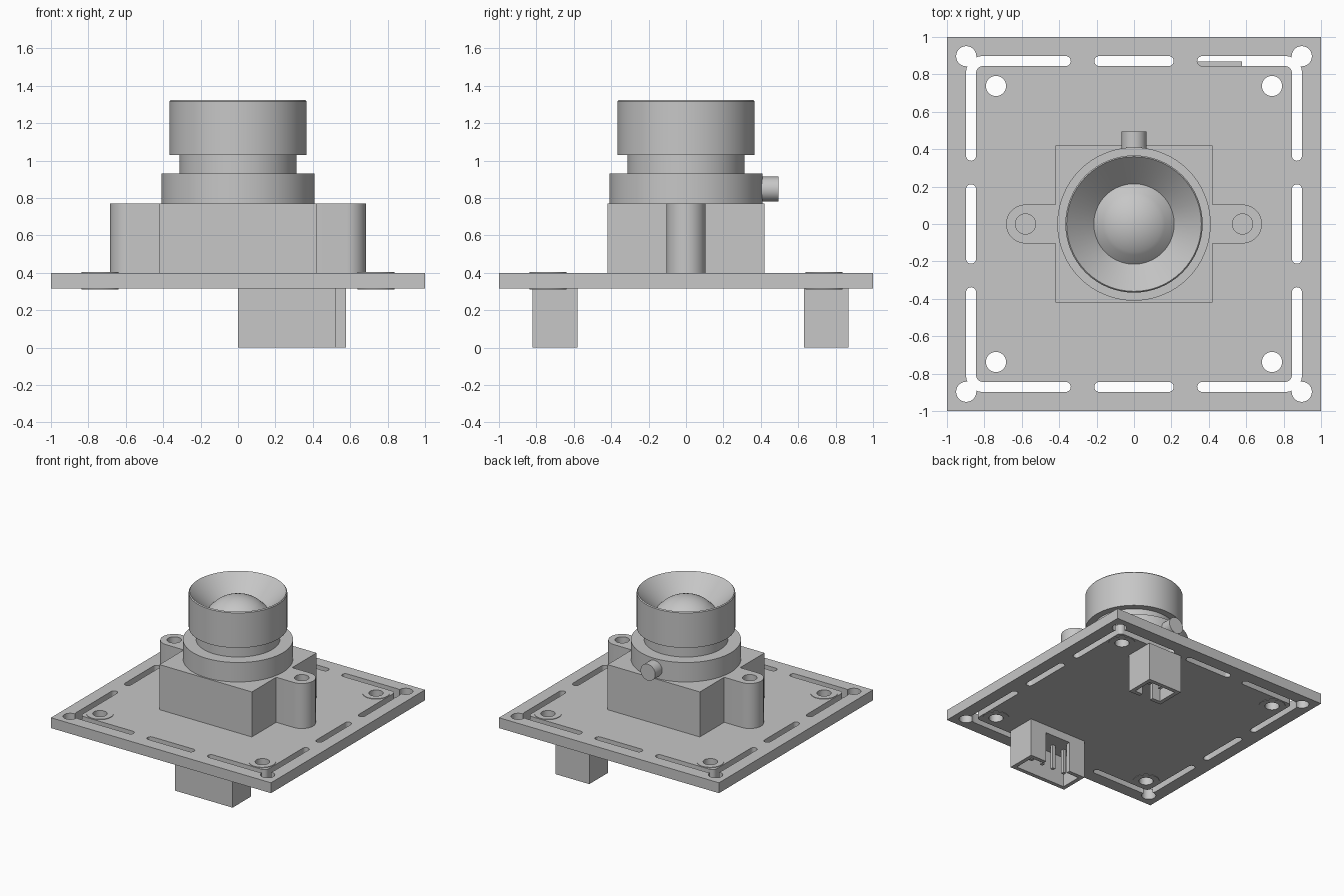
import bpy
import bmesh
from math import sin, cos, pi, radians, atan2
from mathutils import Vector, Matrix

cube = bpy.data.objects.get("Cube")
if cube:
    bpy.data.objects.remove(cube, do_unlink=True)

grey = bpy.data.materials.new("plain grey")
grey.use_nodes = True
grey.diffuse_color = (0.57, 0.57, 0.57, 1)
grey.node_tree.nodes["Principled BSDF"].inputs["Base Color"].default_value = grey.diffuse_color

BOARD_LOW, BOARD_TOP = 0.315, 0.4
MOUNT, CORNER, HOLE = 0.738, 0.897, 0.054
SLOT, SLOT_HALF = 0.871, 0.027


def finish(name, bm):
    bmesh.ops.recalc_face_normals(bm, faces=bm.faces)
    mesh = bpy.data.meshes.new(name)
    bm.to_mesh(mesh)
    bm.free()
    mesh.materials.append(grey)
    obj = bpy.data.objects.new(name, mesh)
    bpy.context.collection.objects.link(obj)
    return obj


def arc(cx, cy, r, start, end, steps):
    angles = [radians(start + (end - start) * i / steps) for i in range(steps + 1)]
    return [Vector((cx + r * cos(a), cy + r * sin(a))) for a in angles]


def circle(cx, cy, r):
    return arc(cx, cy, r, 0, 360, 32)[:-1]


def rectangle(x0, x1, y0, y1):
    return [Vector(p) for p in ((x0, y0), (x1, y0), (x1, y1), (x0, y1))]


def prism(name, outline, z0, z1):
    bm = bmesh.new()
    face = bm.faces.new([bm.verts.new((p.x, p.y, z0)) for p in outline])
    top = bmesh.ops.extrude_face_region(bm, geom=[face])["geom"]
    verts = [v for v in top if isinstance(v, bmesh.types.BMVert)]
    bmesh.ops.translate(bm, verts=verts, vec=(0, 0, z1 - z0))
    return finish(name, bm)


def ribbon(path, half):
    """Outline of a path of constant width with round ends."""
    left, right = [], []
    for i, p in enumerate(path):
        d = (path[min(i + 1, len(path) - 1)] - path[max(i - 1, 0)]).normalized()
        n = Vector((-d.y, d.x)) * half
        left.append(p + n)
        right.append(p - n)

    def cap(p, q):
        d = p - q
        a = atan2(d.y, d.x) * 180 / pi
        return arc(p.x, p.y, half, a - 90, a + 90, 10)[1:-1]
    return right + cap(path[-1], path[-2]) + left[::-1] + cap(path[0], path[1])


def lathe(name, profile, closed=False):
    bm = bmesh.new()
    verts = [bm.verts.new((r, 0, z)) for r, z in profile]
    edges = [bm.edges.new(pair) for pair in zip(verts, verts[1:])]
    if closed:
        edges.append(bm.edges.new((verts[-1], verts[0])))
    bmesh.ops.spin(bm, geom=verts + edges, axis=(0, 0, 1), cent=(0, 0, 0),
                   angle=2 * pi, steps=64, use_merge=True)
    bmesh.ops.remove_doubles(bm, verts=bm.verts, dist=0.0001)
    return finish(name, bm)


def cut(obj, outlines, z0, z1):
    """Cut prisms out of an object, then discard the cutters."""
    bpy.context.view_layer.objects.active = obj
    for outline in outlines:
        cutter = prism("cutter", outline, z0, z1)
        cutter.hide_render = True
        mod = obj.modifiers.new("cut", "BOOLEAN")
        mod.operation, mod.solver, mod.object = "DIFFERENCE", "EXACT", cutter
        bpy.ops.object.modifier_apply(modifier=mod.name)
        bpy.data.objects.remove(cutter, do_unlink=True)


def smooth(obj):
    bpy.ops.object.select_all(action="DESELECT")
    obj.select_set(True)
    bpy.context.view_layer.objects.active = obj
    bpy.ops.object.shade_smooth_by_angle(angle=radians(30))


# Circuit board with mounting holes, corner holes and break-off slots
board = prism("circuit_board", rectangle(-1, 1, -1, 1), BOARD_LOW, BOARD_TOP)
openings = []
corner_path = [Vector((0.365, SLOT))] + arc(0.81, 0.81, SLOT - 0.81, 90, 0, 8) + [Vector((SLOT, 0.365))]
straight_path = [Vector((SLOT, -0.185)), Vector((SLOT, 0.185))]
for quarter in range(4):
    turn = Matrix.Rotation(quarter * pi / 2, 2)
    shapes = (ribbon(corner_path, SLOT_HALF), ribbon(straight_path, SLOT_HALF),
              circle(CORNER, CORNER, HOLE), circle(MOUNT, MOUNT, HOLE))
    openings += [[turn @ p for p in shape] for shape in shapes]
cut(board, openings, BOARD_LOW - 0.1, BOARD_TOP + 0.1)
smooth(board)

# Thin solder pads around the mounting holes
for side, x in (("right", -MOUNT), ("left", MOUNT)):
    for end, y in (("front", -MOUNT), ("back", MOUNT)):
        low, high = BOARD_LOW - 0.004, BOARD_TOP + 0.004
        pad = lathe(f"solder_pad_{end}_{side}",
                    [(HOLE, low), (0.1, low), (0.1, high), (HOLE, high)], closed=True)
        pad.location = (x, y, 0)
        smooth(pad)

# Lens holder block with two screw ears
half = ([Vector((0.42, -0.42)), Vector((0.42, -0.104))]
        + arc(0.58, 0, 0.104, -90, 90, 24)
        + [Vector((0.42, 0.104)), Vector((0.42, 0.42))])
holder = prism("lens_holder", half + [-p for p in half], BOARD_TOP, 0.77)
cut(holder, [circle(x, 0, HOLE) for x in (-0.58, 0.58)], BOARD_TOP - 0.1, 0.9)
smooth(holder)

# Lens barrel: collar, neck, head, inner cone and domed glass
dome_radius, dome_centre = 0.281, 0.999
dome = arc(0, dome_centre, dome_radius, 50, 90, 10)
barrel = lathe("lens_barrel", [(0, 0.77), (0.41, 0.77), (0.41, 0.93), (0.313, 0.93), (0.313, 1.03),
                               (0.367, 1.03), (0.367, 1.317), (0.36, 1.325), (0.215, 1.18)]
               + [(max(p.x, 0), p.y) for p in dome[1:]])
smooth(barrel)

# Focus locking screw at the back of the collar
screw = prism("locking_screw", circle(0, 0, 0.067), 0.38, 0.495)
screw.rotation_euler = (-pi / 2, 0, 0)
screw.location.z = 0.847
smooth(screw)


# Pin header sockets under the board, open downwards, keyed towards the middle
def socket(name, x0, x1, y0, y1, notch_half, notch_y, pins):
    wall, mid_x, mid_y = 0.033, (x0 + x1) / 2, (y0 + y1) / 2
    shell = prism(name, rectangle(x0, x1, y0, y1), 0, BOARD_LOW)
    cut(shell, [rectangle(x0 + wall, x1 - wall, y0 + wall, y1 - wall),
                rectangle(mid_x - notch_half, mid_x + notch_half, notch_y - 0.05, notch_y + 0.05)],
        -0.1, 0.25)
    for i in range(pins):
        x = mid_x + (i - (pins - 1) / 2) * 0.105
        prism(f"{name}_pin_{i + 1}", rectangle(x - 0.013, x + 0.013, mid_y - 0.013, mid_y + 0.013),
              0.05, 0.26)


socket("front_socket", 0, 0.525, -0.82, -0.58, 0.115, -0.58, 4)
socket("back_socket", 0.27, 0.577, 0.63, 0.87, 0.05, 0.63, 2)
